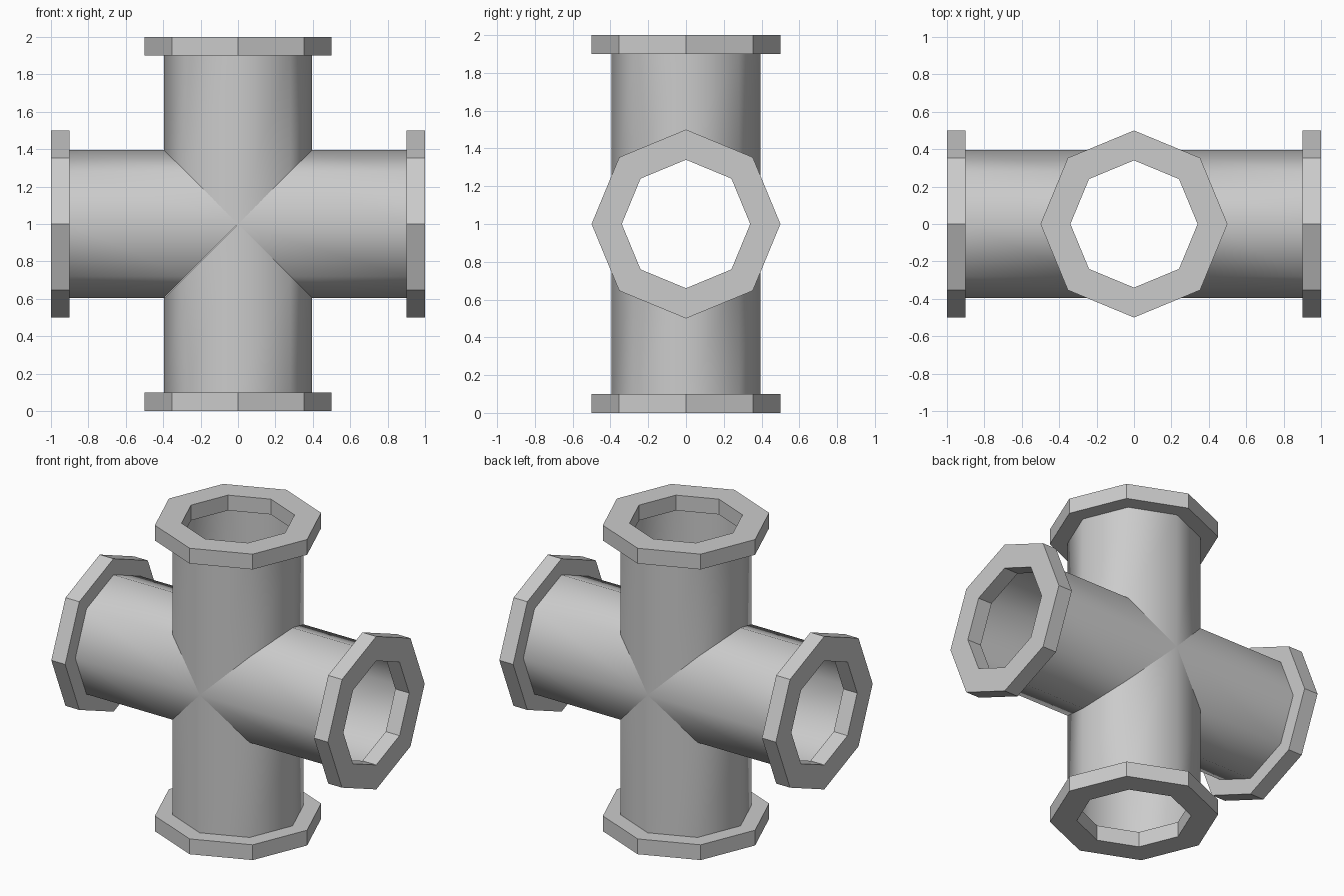
import bpy, bmesh, math
from mathutils import Matrix

if "Cube" in bpy.data.objects:
    bpy.data.objects.remove(bpy.data.objects["Cube"])

SIDES = 8
PIPE_R, FLANGE_R, BORE_R = 0.395, 0.5, 0.34
HALF, FLANGE_T = 1.0, 0.1

metal = bpy.data.materials.new("grey metal")
metal.diffuse_color = (0.6, 0.6, 0.6, 1.0)
metal.use_nodes = True
metal.node_tree.nodes["Principled BSDF"].inputs["Base Color"].default_value = metal.diffuse_color


def ring(bm, radius, height):
    """Octagon around z; height may depend on the vertex's x offset."""
    verts = []
    for i in range(SIDES):
        a = 2 * math.pi * i / SIDES
        x, y = radius * math.cos(a), radius * math.sin(a)
        verts.append(bm.verts.new((x, y, height(x))))
    return verts


def bridge(bm, a, b, smooth):
    for i in range(SIDES):
        j = (i + 1) % SIDES
        bm.faces.new((a[i], a[j], b[j], b[i])).smooth = smooth


def finish(bm, name, turn):
    mesh = bpy.data.meshes.new(name)
    bm.transform(Matrix.Translation((0, 0, HALF)) @ Matrix.Rotation(turn, 4, 'Y'))
    bm.to_mesh(mesh)
    bm.free()
    mesh.materials.append(metal)
    bpy.context.collection.objects.link(bpy.data.objects.new(name, mesh))


def pipe_arm(name, turn):
    # Smooth octagonal tube, mitred where the four arms meet
    bm = bmesh.new()
    inner = ring(bm, PIPE_R, lambda x: abs(x))
    outer = ring(bm, PIPE_R, lambda x: HALF - FLANGE_T)
    bridge(bm, inner, outer, True)
    finish(bm, name, turn)


def flange(name, turn):
    # Flat-sided octagonal collar with a narrower bore
    bm = bmesh.new()
    low, high = HALF - FLANGE_T, HALF
    profile = [(FLANGE_R, low), (FLANGE_R, high), (BORE_R, high), (BORE_R, low)]
    rings = [ring(bm, r, lambda x, z=z: z) for r, z in profile]
    for k in range(4):
        bridge(bm, rings[k], rings[(k + 1) % 4], False)
    finish(bm, name, turn)


# Four arms of the cross in the x-z plane
for k, side in enumerate(("top", "right", "bottom", "left")):
    pipe_arm(side + "_pipe", k * math.pi / 2)
    flange(side + "_flange", k * math.pi / 2)
